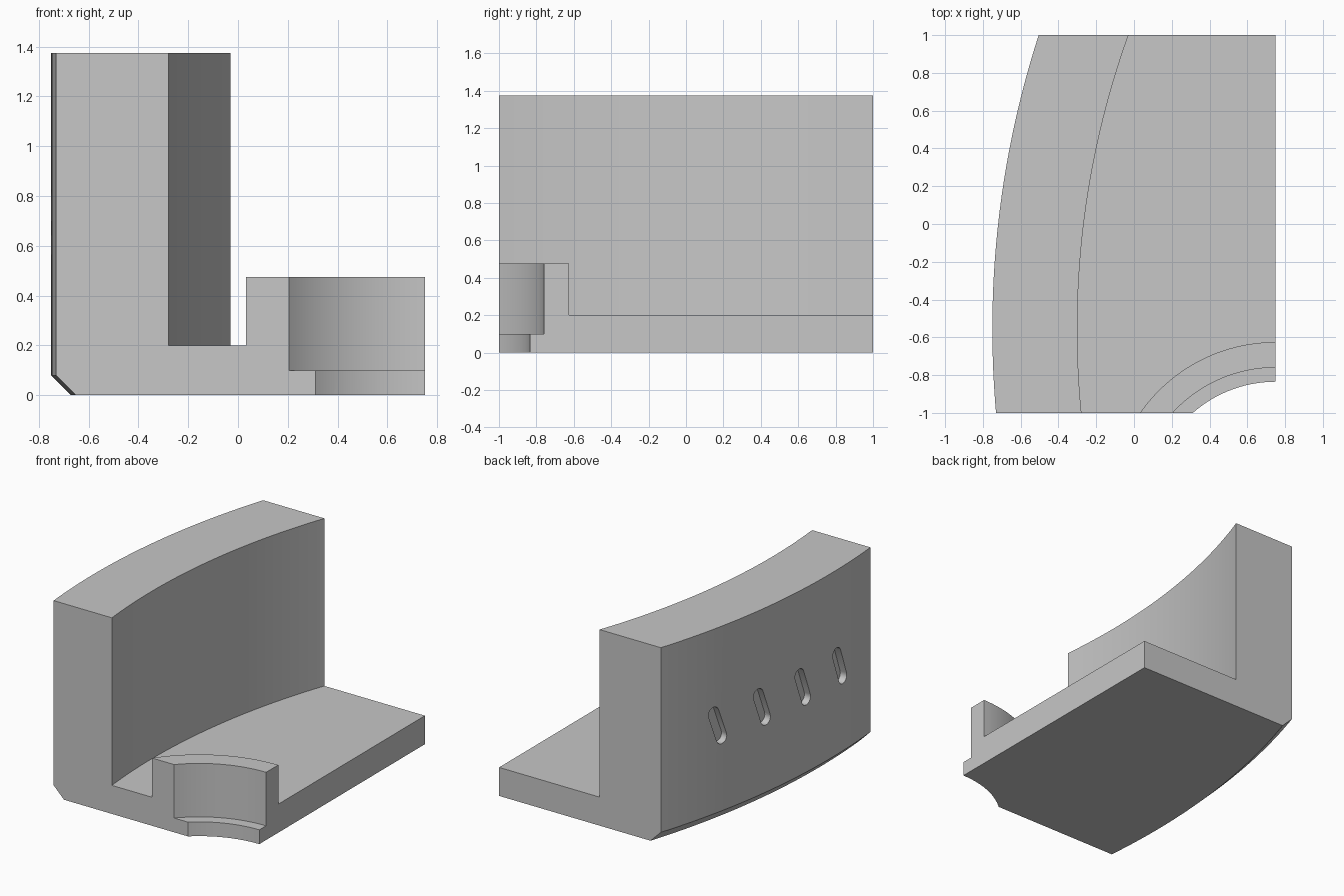
import bpy, bmesh, math
from mathutils import Vector

if "Cube" in bpy.data.objects:
    bpy.data.objects.remove(bpy.data.objects["Cube"])

# Shared dimensions
CX, CY = 4.30, -0.555          # centre of the curved wall
R_OUT, R_IN = 5.05, 4.60       # wall radii
BX, BY = 0.75, -1.5            # centre of the corner bore
RIGHT = 0.75
PLATE, RIM, TOP, CHAMFER = 0.20, 0.475, 1.375, 0.08

grey = bpy.data.materials.new("plain grey")
grey.diffuse_color = (0.57, 0.57, 0.57, 1)
grey.use_nodes = True
grey.node_tree.nodes["Principled BSDF"].inputs["Base Color"].default_value = grey.diffuse_color


def loft(name, rings):
    """Closed solid through a list of equal-length outlines."""
    bm = bmesh.new()
    loops = [[bm.verts.new(p) for p in ring] for ring in rings]
    n = len(loops[0])
    for a, b in zip(loops, loops[1:]):
        for i in range(n):
            j = (i + 1) % n
            bm.faces.new((a[i], a[j], b[j], b[i]))
    bm.faces.new(loops[0])
    bm.faces.new(loops[-1])
    bmesh.ops.recalc_face_normals(bm, faces=bm.faces)
    mesh = bpy.data.meshes.new(name)
    bm.to_mesh(mesh)
    bm.free()
    mesh.materials.append(grey)
    obj = bpy.data.objects.new(name, mesh)
    bpy.context.collection.objects.link(obj)
    return obj


def combine(target, tool, operation):
    """Apply one boolean and discard the helper."""
    tool.hide_render = True
    mod = target.modifiers.new(operation.lower(), 'BOOLEAN')
    mod.operation, mod.object, mod.solver = operation, tool, 'EXACT'
    bpy.context.view_layer.objects.active = target
    bpy.ops.object.modifier_apply(modifier=mod.name)
    bpy.data.objects.remove(tool)


def arc_x(radius, y):
    return CX - math.sqrt(radius ** 2 - (y - CY) ** 2)


# Curved wall and floor plate: an L section swept from front to back
sections = []
STEPS = 36
for i in range(STEPS + 1):
    y = -1 + 2 * i / STEPS
    xo, xi = arc_x(R_OUT, y), arc_x(R_IN, y)
    profile = [(xo + CHAMFER, 0), (RIGHT, 0), (RIGHT, PLATE), (xi, PLATE),
               (xi, TOP), (xo, TOP), (xo, CHAMFER)]
    sections.append([(x, y, z) for x, z in profile])
body = loft("curved_wall_bracket", sections)

# Raised rim around the corner bore
R_RIM = 0.875
end = math.acos((-1 - BY) / R_RIM)
outline = [(RIGHT, -1)]
for i in range(25):
    a = end * i / 24
    outline.append((BX - R_RIM * math.sin(a), BY + R_RIM * math.cos(a)))
outline[-1] = (outline[-1][0], -1)
rim = loft("bore_rim", [[(x, y, z) for x, y in outline] for z in (0.12, RIM)])
combine(body, rim, 'UNION')


# Stepped bore: narrow lip at the bottom, wider above
def bore(radius, z0, z1):
    ring = [(BX + radius * math.cos(k * math.tau / 128),
             BY + radius * math.sin(k * math.tau / 128)) for k in range(128)]
    return loft("bore_cutter", [[(x, y, z) for x, y in ring] for z in (z0, z1)])


combine(body, bore(0.665, -0.1, 0.3), 'DIFFERENCE')
combine(body, bore(0.74, 0.10, 0.7), 'DIFFERENCE')

# Four slanted slots in the outer face of the wall
SLOT_R, SLOT_HALF, SLOT_Z, SLOT_DEPTH = 0.045, 0.10, 0.69, 0.05
tilt = math.radians(20)
for degrees in (-0.9, 3.6, 8.1, 12.6):
    a = math.radians(degrees)
    out = Vector((-math.cos(a), math.sin(a), 0))
    side = Vector((math.sin(a), math.cos(a), 0))
    up = Vector((0, 0, 1))
    along = side * math.sin(tilt) + up * math.cos(tilt)
    across = side * math.cos(tilt) - up * math.sin(tilt)
    rings = []
    for r in (R_OUT - SLOT_DEPTH, R_OUT + 0.05):
        origin = Vector((CX, CY, SLOT_Z)) + out * r
        ring = []
        for sign in (1, -1):
            for k in range(9):
                t = math.pi * k / 8
                ring.append(origin + sign * (across * SLOT_R * math.cos(t)
                            + along * (SLOT_HALF + SLOT_R * math.sin(t))))
        rings.append(ring)
    combine(body, loft("slot_cutter", rings), 'DIFFERENCE')

# Smooth curved faces, crisp edges
body.select_set(True)
bpy.context.view_layer.objects.active = body
bpy.ops.object.shade_smooth_by_angle(angle=math.radians(25))
